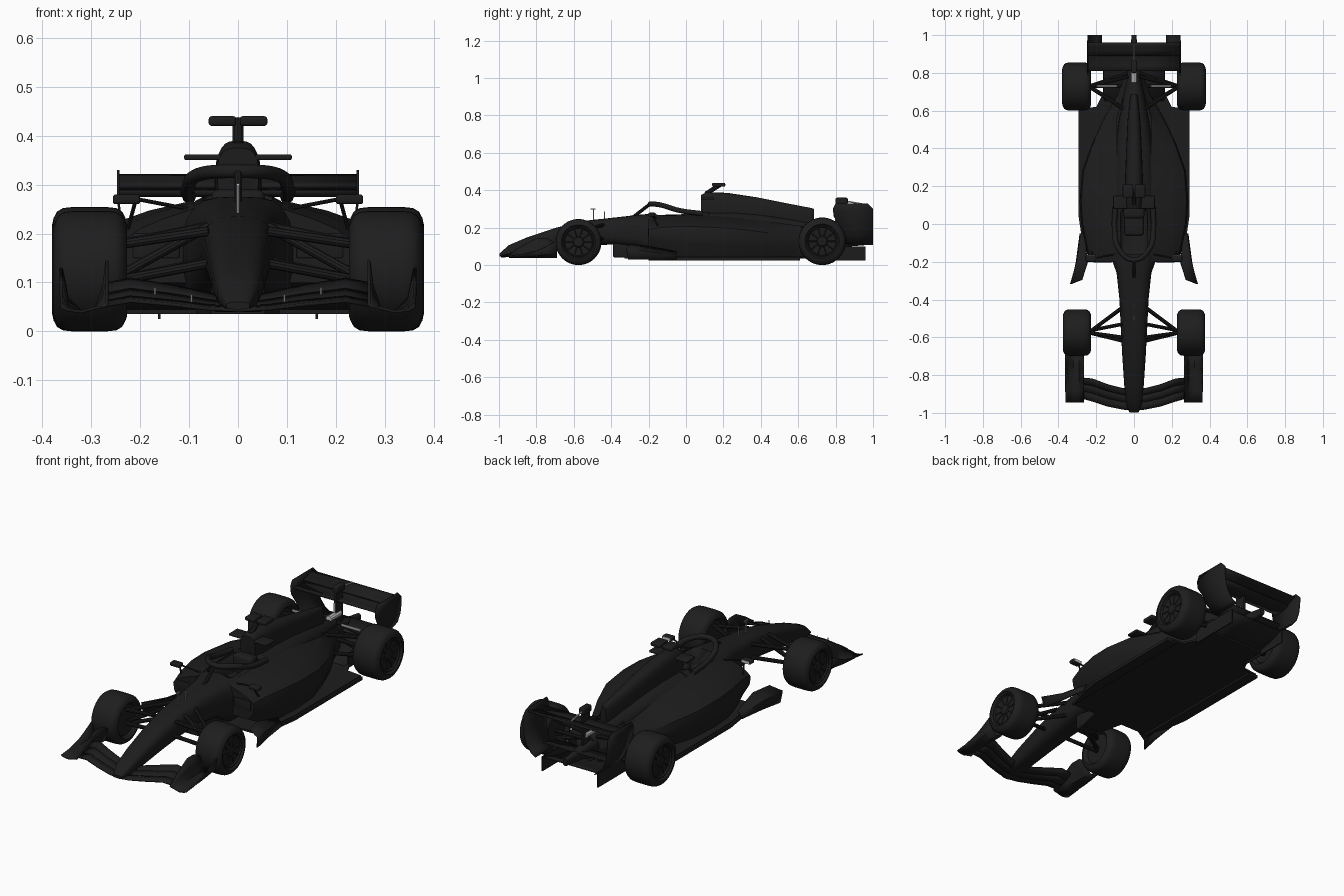
import bpy
import bmesh
import math
from mathutils import Vector

default_cube = bpy.data.objects.get("Cube")
if default_cube:
    bpy.data.objects.remove(default_cube, do_unlink=True)


def make_material(name, level, roughness):
    mat = bpy.data.materials.new(name)
    mat.use_nodes = True
    color = (level, level, level, 1)
    mat.diffuse_color = color
    shader = mat.node_tree.nodes["Principled BSDF"]
    shader.inputs["Base Color"].default_value = color
    shader.inputs["Roughness"].default_value = roughness
    return mat


BODY = make_material("carbon black", 0.012, 0.5)
TYRE = make_material("tyre black", 0.013, 0.8)
METAL = make_material("light metal", 0.6, 0.4)


def finish(name, bm, mat=BODY, mirror=False, thickness=0):
    """Turn a bmesh into a shaded object, optionally thickened and mirrored."""
    bmesh.ops.recalc_face_normals(bm, faces=bm.faces)
    mesh = bpy.data.meshes.new(name)
    bm.to_mesh(mesh)
    bm.free()
    obj = bpy.data.objects.new(name, mesh)
    bpy.context.collection.objects.link(obj)
    mesh.materials.append(mat)
    bpy.ops.object.select_all(action="DESELECT")
    obj.select_set(True)
    bpy.context.view_layer.objects.active = obj
    bpy.ops.object.shade_smooth_by_angle(angle=math.radians(35))
    if thickness:
        solid = obj.modifiers.new("thickness", "SOLIDIFY")
        solid.thickness = thickness
        solid.offset = 0
    if mirror:
        obj.modifiers.new("mirror", "MIRROR")
    return obj


def grid(bm, rows, closed=False):
    rings = [[bm.verts.new(p) for p in row] for row in rows]
    for a, b in zip(rings, rings[1:]):
        count = len(a)
        for i in range(count if closed else count - 1):
            j = (i + 1) % count
            bm.faces.new((a[i], a[j], b[j], b[i]))
    return rings


def sheet(name, rows, thickness=0.006):
    bm = bmesh.new()
    grid(bm, rows)
    return finish(name, bm, mirror=True, thickness=thickness)


def loft(name, sections, power=3, count=28):
    """Skin rounded sections given as (y, half width, bottom, top)."""
    bm = bmesh.new()
    rows = []
    for y, half, low, high in sections:
        row = []
        for i in range(count):
            a = math.tau * i / count
            c, s = math.cos(a), math.sin(a)
            x = math.copysign(abs(c) ** (2 / power), c) * half
            z = math.copysign(abs(s) ** (2 / power), s) * (high - low) / 2
            row.append((x, y, z + (high + low) / 2))
        rows.append(row)
    rings = grid(bm, rows, closed=True)
    bm.faces.new(rings[0])
    bm.faces.new(rings[-1])
    return finish(name, bm)


def box(name, x, y, z, mat=BODY, mirror=False, bevel=0):
    """Box from its (low, high) range on each axis."""
    bm = bmesh.new()
    bmesh.ops.create_cube(bm, size=1)
    for v in bm.verts:
        v.co = [(lo + hi) / 2 + c * (hi - lo) for c, (lo, hi) in zip(v.co, (x, y, z))]
    if bevel:
        bmesh.ops.bevel(bm, geom=bm.edges[:], offset=bevel, segments=3, affect="EDGES", profile=0.5)
    return finish(name, bm, mat, mirror)


def slab(name, outline, low, high):
    """Flat mirrored plate from a plan outline of (x, y) points."""
    bm = bmesh.new()
    face = bm.faces.new([bm.verts.new((x, y, low)) for x, y in outline])
    new = bmesh.ops.extrude_face_region(bm, geom=[face])["geom"]
    bmesh.ops.translate(bm, vec=(0, 0, high - low), verts=[v for v in new if isinstance(v, bmesh.types.BMVert)])
    return finish(name, bm, mirror=True)


def rod(name, start, end, radius=0.006, mat=BODY, mirror=True):
    start, end = Vector(start), Vector(end)
    axis = end - start
    bm = bmesh.new()
    bmesh.ops.create_cone(bm, cap_ends=True, segments=10, radius1=radius, radius2=radius, depth=axis.length)
    bmesh.ops.transform(bm, matrix=axis.to_track_quat("Z", "Y").to_matrix().to_4x4(), verts=bm.verts)
    bmesh.ops.translate(bm, vec=(start + end) / 2, verts=bm.verts)
    return finish(name, bm, mat, mirror)


def lathe(name, profile, y, z, mat, count=48):
    """Revolve (x, radius) points about the axle line."""
    bm = bmesh.new()
    rows = [[(x, y + r * math.cos(math.tau * i / count), z + r * math.sin(math.tau * i / count))
             for i in range(count)] for x, r in profile]
    grid(bm, rows, closed=True)
    return finish(name, bm, mat, mirror=True)


# Nose and survival cell with an open cockpit
tub = loft("nose_and_tub", [
    (-.998, .024, .045, .06), (-.95, .042, .045, .105), (-.85, .052, .055, .148), (-.7, .062, .08, .198),
    (-.55, .07, .1, .236), (-.4, .077, .11, .252), (-.26, .092, .09, .268), (-.18, .12, .04, .275),
    (0, .125, .04, .28), (.12, .12, .04, .285)])
cutter = box("cockpit_cutter", (-.07, .07), (-.16, .08), (.17, .4), bevel=.02)
cutter.hide_render = True
cutter.hide_set(True)
opening = tub.modifiers.new("cockpit", "BOOLEAN")
opening.operation = "DIFFERENCE"
opening.object = cutter
box("headrest", (-.055, .055), (.03, .09), (.18, .29), bevel=.015)
box("seat", (-.05, .05), (-.06, .05), (.165, .2), bevel=.01)

# Sidepods, kept clear of the cockpit
bm = bmesh.new()
pod_rows = []
for y, half, low, high in [
        (-.2, .235, .1, .215), (-.12, .255, .06, .228), (0, .28, .038, .232), (.12, .288, .035, .228),
        (.28, .275, .035, .218), (.42, .225, .035, .2), (.56, .16, .035, .18), (.68, .09, .04, .165), (.78, .05, .06, .15)]:
    mid = (low + high) / 2
    inner = min(.09, half * .6)
    pod_rows.append([(inner, y, low), (half * .85, y, low), (half * .97, y, mid - .02), (half, y, mid + .02),
                     (half * .97, y, high - .025), (half * .86, y, high - .006),
                     (half * .65, y, high + .015), (inner, y, high + .036)])
ends = grid(bm, pod_rows, closed=True)
bm.faces.new(ends[0])
bm.faces.new(ends[-1])
finish("sidepod", bm, mirror=True)
box("sidepod_inlet", (.12, .215), (-.204, -.198), (.15, .2), mirror=True, bevel=.002)

# Engine cover, airbox and camera
loft("engine_shoulders", [(.1, .118, .1, .283), (.25, .115, .1, .285), (.4, .1, .1, .272),
                          (.55, .08, .08, .25), (.68, .055, .06, .225), (.8, .03, .06, .19)], 2.4)
loft("airbox_and_spine", [(.08, .042, .26, .375), (.11, .046, .2, .39), (.22, .048, .2, .386), (.38, .042, .2, .362),
                          (.55, .034, .18, .328), (.67, .022, .16, .305), (.685, .016, .16, .3)], 3)
box("airbox_ear", (.035, .11), (.08, .15), (.35, .362), mirror=True, bevel=.004)
rod("camera_post", (0, .105, .38), (0, .18, .428), .012, mirror=False)
box("camera_pod", (.004, .06), (.14, .21), (.42, .44), mirror=True, bevel=.006)

# Cockpit halo
curve = bpy.data.curves.new("halo", "CURVE")
curve.dimensions = "3D"
curve.bevel_depth = .014
curve.bevel_resolution = 3
spline = curve.splines.new("BEZIER")
half_arch = [(.1, .09, .275), (.102, -.04, .293), (.082, -.13, .32)]
arch = half_arch + [(0, -.19, .327)] + [(-x, y, z) for x, y, z in reversed(half_arch)]
spline.bezier_points.add(len(arch) - 1)
for point, co in zip(spline.bezier_points, arch):
    point.co = co
    point.handle_left_type = point.handle_right_type = "AUTO"
halo = bpy.data.objects.new("halo", curve)
bpy.context.collection.objects.link(halo)
curve.materials.append(BODY)
bpy.ops.object.select_all(action="DESELECT")
halo.select_set(True)
bpy.context.view_layer.objects.active = halo
bpy.ops.object.convert(target="MESH")
rod("halo_pillar", (0, -.19, .328), (0, -.285, .255), .009, mirror=False)

# Mirrors with light glass, and nose sensors
box("mirror_pod", (.2, .256), (-.2, -.165), (.26, .28), mirror=True, bevel=.006)
box("mirror_glass", (.206, .25), (-.167, -.163), (.263, .277), METAL, mirror=True)
rod("mirror_stalk", (.21, -.18, .265), (.225, -.15, .21), .004)
rod("mirror_brace", (.205, -.18, .27), (.1, -.16, .25), .004)
rod("nose_sensor", (0, -.495, .24), (0, -.495, .3), .003, METAL, False)
rod("nose_sensor_tip", (0, -.51, .3), (0, -.485, .3), .003, METAL, False)
rod("nose_antenna", (0, -.435, .24), (0, -.435, .285), .003, METAL, False)

# Floor, splitter, floor fences and diffuser
slab("floor", [(0, -.33), (.055, -.33), (.085, -.2), (.235, -.2), (.27, -.05), (.285, .05), (.285, .61),
               (.2, .62), (.16, .7), (.16, .8), (0, .8)], .035, .045)
slab("floor_edge", [(.235, -.2), (.28, -.05), (.295, .05), (.295, .61), (.235, .61)], .025, .04)
box("splitter", (-.055, .055), (-.39, -.2), (.04, .12), bevel=.01)
sheet("floor_fence", [[(.328, -.31, .03), (.336, -.318, .09), (.275, -.295, .11)],
                      [(.305, -.2, .03), (.302, -.2, .07), (.245, -.2, .1)],
                      [(.285, -.05, .03), (.28, -.05, .05), (.265, -.05, .07)]])
sheet("diffuser", [[(0, y, z), (.16, y, z)] for y, z in [(.62, .04), (.78, .05), (.88, .07), (.95, .095)]])
box("diffuser_side", (.158, .164), (.68, .96), (.025, .1), mirror=True)

# Front wing: three elements swept back from the nose
stations = [(0, -.99, -.87, .043, .062), (.06, -.982, -.87, .046, .075), (.14, -.966, -.85, .055, .092),
            (.22, -.94, -.82, .062, .105), (.272, -.925, -.815, .052, .095)]
for part, (a, b) in {"main": (0, .36), "middle": (.33, .7), "upper": (.67, 1)}.items():
    rows = []
    for x, lead, trail, low, high in stations:
        rows.append([(x, lead + (trail - lead) * t, low + (high - low) * t * t + .006 * (t - a))
                     for t in (a, (a + b) / 2, b)])
    sheet("front_wing_" + part, rows, .007)
# Endplates: upright inner wall, flat foot and an outer lip rising to the rear
sheet("front_wing_endplate", [
    [(.268, y, .045 + h), (.274, y, .045 + h * .5), (.29, y, .048), (.32, y, .04), (.348, y, .042 + lip * .3),
     (.362, y, .045 + lip)]
    for y, h, lip in [(-.945, .01, .005), (-.88, .055, .012), (-.8, .1, .03), (-.745, .1, .055), (-.69, .07, .085)]])
for x, y, z in [(.17, -.93, .075), (.095, -.95, .06)]:
    rod("front_wing_sensor", (x, y, z), (x, y, z + .015), .002, METAL)

# Rear wing, beam wing, endplates and centre pylon
for part, profile, half in [
        ("rear_wing_main", [(.81, .285), (.84, .279), (.88, .282), (.91, .292)], .243),
        ("rear_wing_flap", [(.89, .296), (.92, .302), (.94, .311), (.96, .318)], .243),
        ("beam_wing", [(.82, .13), (.87, .135), (.92, .155)], .18)]:
    sheet(part, [[(x, y, z) for y, z in profile] for x in (0, half)], .009)
sheet("rear_endplate", [[(x, a, z), (x, (a + b) / 2, z), (x, b, z)] for x, a, b, z in [
    (.17, .85, 1, .11), (.195, .84, 1, .125), (.222, .83, 1, .16), (.238, .82, 1, .21),
    (.244, .79, 1, .26), (.245, .785, 1, .3), (.245, .8, .97, .33)]], .005)
box("wing_pylon", (-.007, .007), (.8, .86), (.14, .345), bevel=.003)
box("pylon_strip", (-.004, .004), (.796, .801), (.2, .275), METAL)
box("actuator_pod", (-.016, .016), (.8, .865), (.325, .36), bevel=.007)
rod("actuator_link", (0, .865, .34), (0, .95, .325), .004, METAL, False)
loft("tail_crash_structure", [(.76, .04, .07, .18), (.88, .025, .1, .16), (1, .012, .11, .145)])
rod("exhaust_pipe", (0, .75, .21), (0, .84, .21), .016, METAL, False)

# Wheels: tyre, shallow rim cover, hub and spokes
for label, y, radius, outer in [("front", -.575, .123, .377), ("rear", .728, .127, .38)]:
    inner, z = .227, radius
    lathe(label + "_tyre", [(inner + .012, .08), (inner, .092), (inner + .003, radius - .022),
                            (inner + .01, radius - .009), (inner + .022, radius - .002), (inner + .04, radius),
                            (outer - .04, radius), (outer - .022, radius - .002), (outer - .01, radius - .009),
                            (outer - .003, radius - .022), (outer, .092), (outer - .01, .083)], y, z, TYRE)
    lathe(label + "_rim", [(inner + .02, .001), (inner + .02, .078), (inner + .01, .083), (outer - .01, .085),
                           (outer - .008, .078), (outer - .016, .073), (outer - .018, .03),
                           (outer - .012, .024), (outer - .01, .001)], y, z, BODY)
    for i in range(10):
        a = math.tau * i / 10
        c, s = math.cos(a), math.sin(a)
        rod(label + "_spoke", (outer - .018, y + .02 * c, z + .02 * s),
            (outer - .016, y + .076 * c, z + .076 * s), .003)

# Suspension arms between chassis and hubs
for label, hub, mounts in [
        ("front_upper_arm", (.24, -.575, .178), [(.06, -.44, .215), (.06, -.6, .205)]),
        ("front_lower_arm", (.24, -.575, .105), [(.055, -.44, .145), (.055, -.62, .14)]),
        ("front_push_rod", (.24, -.565, .115), [(.06, -.53, .215)]),
        ("rear_upper_arm", (.24, .728, .185), [(.04, .6, .2), (.03, .78, .19)]),
        ("rear_lower_arm", (.24, .728, .09), [(.05, .62, .1), (.03, .8, .1)])]:
    for mount in mounts:
        rod(label, hub, mount, .01)
rod("rear_drive_shaft", (.24, .728, .127), (.03, .73, .13), .01)
rod("rear_track_rod", (.195, .73, .21), (.09, .73, .21), .007, METAL)
